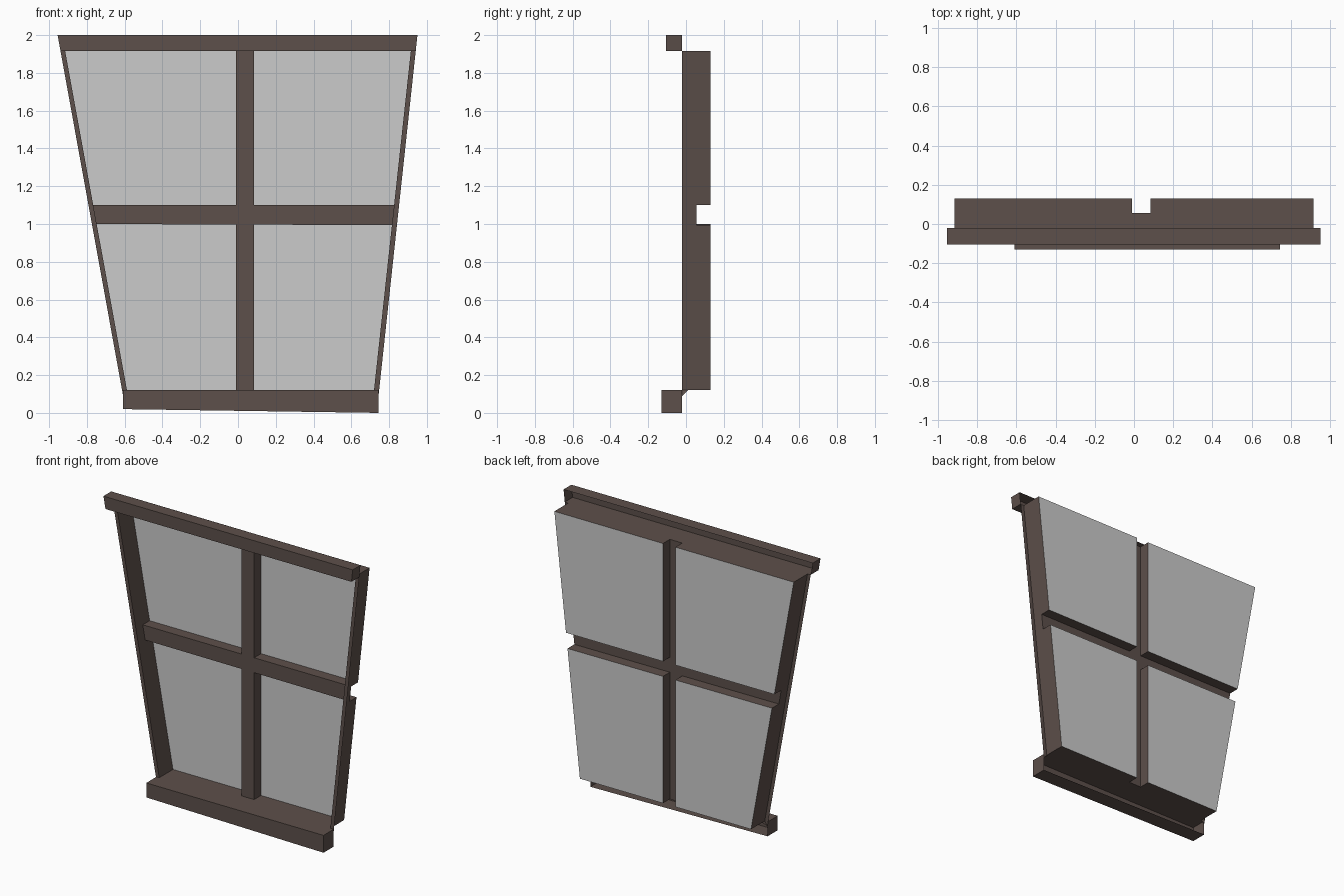
import bpy
from mathutils import Vector

if "Cube" in bpy.data.objects:
    bpy.data.objects.remove(bpy.data.objects["Cube"])

brown = bpy.data.materials.new("brown_wood")
brown.diffuse_color = (0.11, 0.08, 0.07, 1)
brown.use_nodes = True
brown.node_tree.nodes["Principled BSDF"].inputs["Base Color"].default_value = brown.diffuse_color

# depth planes and main levels
Y_TOP, Y_SILL, Y_FRAME, Y_BAR, Y_GLASS = -0.105, -0.13, -0.02, 0.055, 0.13
Z_LOW, Z_HIGH = 0.12, 1.915
BAR_L, BAR_R = -0.01, 0.085      # upright glazing bar
BAR_T = 1.10                     # top of the cross bar


def line(x0, z0, x1, z1):
    return lambda z: x0 + (x1 - x0) * (z - z0) / (z1 - z0)


outer = {-1: line(-0.61, 0.1, -0.955, 2), 1: line(0.745, 0.1, 0.95, 2)}
inner = {-1: line(-0.588, Z_LOW, -0.915, Z_HIGH), 1: line(0.72, Z_LOW, 0.915, Z_HIGH)}


def bar_bottom(x):
    return 1.0 - 0.006 * (x + 0.75) / 1.57


def sheet(name, faces, mat=brown):
    """faces: list of (points, facing direction)"""
    verts, polys = [], []
    for pts, facing in faces:
        pts = [Vector(p) for p in pts]
        normal = (pts[1] - pts[0]).cross(pts[2] - pts[0])
        if normal.dot(Vector(facing)) < 0:
            pts.reverse()
        polys.append(range(len(verts), len(verts) + len(pts)))
        verts += pts
    me = bpy.data.meshes.new(name)
    me.from_pydata(verts, [], [list(p) for p in polys])
    ob = bpy.data.objects.new(name, me)
    bpy.context.collection.objects.link(ob)
    if mat:
        me.materials.append(mat)
    return ob


def extrude(p, q, y0, y1):
    """Wall quad between two (x, z) points, running from y0 to y1"""
    return [(p[0], y0, p[1]), (q[0], y0, q[1]), (q[0], y1, q[1]), (p[0], y1, p[1])]


def flat(points, y):
    return [(x, y, z) for x, z in points]


def rail(name, corners, y):
    """Open-backed rail: front face plus four edges (bl, br, tr, tl)"""
    bl, br, tr, tl = corners
    sheet(name, [
        (flat(corners, y), (0, -1, 0)),
        (extrude(tl, tr, y, Y_FRAME), (0, 0, 1)),
        (extrude(bl, br, y, Y_FRAME), (0, 0, -1)),
        (extrude(bl, tl, y, Y_FRAME), (-1, 0, 0)),
        (extrude(br, tr, y, Y_FRAME), (1, 0, 0))])


# top rail and sill
rail("top_rail", [(outer[-1](Z_HIGH), Z_HIGH), (outer[1](Z_HIGH), Z_HIGH), (0.95, 2), (-0.955, 2)], Y_TOP)
rail("sill", [(-0.61, 0.02), (0.745, 0.0), (0.745, Z_LOW), (-0.61, Z_LOW)], Y_SILL)

# side strips with the small corner gussets at the sill
for s, side in ((-1, "left"), (1, "right")):
    o, i = outer[s], inner[s]
    sheet(side + "_frame_strip", [
        (flat([(o(0.09), 0.09), (i(Z_LOW), Z_LOW), (i(Z_HIGH), Z_HIGH), (o(Z_HIGH), Z_HIGH)], Y_FRAME), (0, -1, 0)),
        ([(o(0.09), Y_FRAME, 0.09), (i(Z_LOW), Y_FRAME, Z_LOW), (i(Z_LOW), 0.01, Z_LOW)], (-s, 0, 1))])

# outer reveal, facing inward
z_mid = {s: bar_bottom(inner[s](1.0)) for s in (-1, 1)}
reveal = []
for s in (-1, 1):
    x = inner[s]
    reveal.append((extrude((x(Z_LOW), Z_LOW), (x(Z_HIGH), Z_HIGH), Y_FRAME, Y_BAR), (-s, 0, 0)))
    for a, b in ((Z_LOW, z_mid[s]), (BAR_T, Z_HIGH)):
        reveal.append((extrude((x(a), a), (x(b), b), Y_BAR, Y_GLASS), (-s, 0, 0)))
for z, d in ((Z_LOW, 1), (Z_HIGH, -1)):
    l, r = inner[-1](z), inner[1](z)
    reveal.append((extrude((l, z), (r, z), Y_FRAME, Y_BAR), (0, 0, d)))
    for a, b in ((l, BAR_L), (BAR_R, r)):
        reveal.append((extrude((a, z), (b, z), Y_BAR, Y_GLASS), (0, 0, d)))
sheet("window_reveal", reveal)

# panes, plus the bar sides that run back to each pane
bar_sides = []
cross_front = []
for s, side, xb in ((-1, "left", BAR_L), (1, "right", BAR_R)):
    x, zm, zb = inner[s], z_mid[s], bar_bottom(xb)
    sheet("upper_%s_pane" % side, [
        (flat([(x(BAR_T), BAR_T), (xb, BAR_T), (xb, Z_HIGH), (x(Z_HIGH), Z_HIGH)], Y_GLASS), (0, -1, 0))], None)
    sheet("lower_%s_pane" % side, [
        (flat([(x(Z_LOW), Z_LOW), (xb, Z_LOW), (xb, zb), (x(zm), zm)], Y_GLASS), (0, -1, 0))], None)
    bar_sides += [
        (extrude((xb, BAR_T), (xb, Z_HIGH), Y_BAR, Y_GLASS), (s, 0, 0)),
        (extrude((xb, Z_LOW), (xb, zb), Y_BAR, Y_GLASS), (s, 0, 0)),
        (extrude((x(BAR_T), BAR_T), (xb, BAR_T), Y_BAR, Y_GLASS), (0, 0, 1)),
        (extrude((x(zm), zm), (xb, zb), Y_BAR, Y_GLASS), (0, 0, -1))]
    cross_front.append((flat([(x(zm), zm), (xb, zb), (xb, BAR_T), (x(BAR_T), BAR_T)], Y_BAR), (0, -1, 0)))
sheet("glazing_bar_sides", bar_sides)

# front faces of the glazing bars
sheet("cross_bar_front", cross_front)
sheet("upright_bar_front", [
    (flat([(BAR_L, Z_LOW), (BAR_R, Z_LOW), (BAR_R, Z_HIGH), (BAR_L, Z_HIGH)], Y_BAR), (0, -1, 0))])
